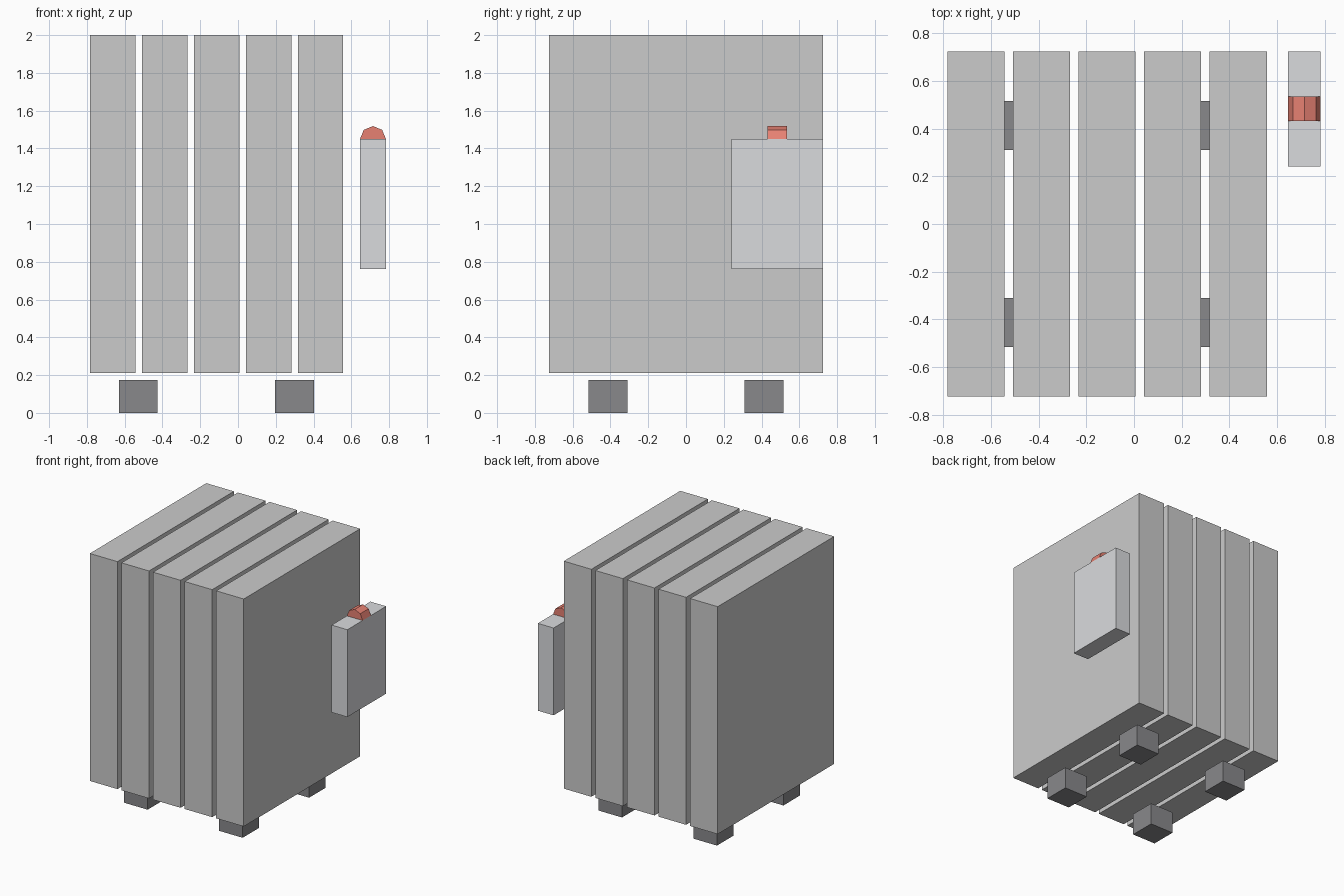
import bpy, bmesh, math

if "Cube" in bpy.data.objects:
    bpy.data.objects.remove(bpy.data.objects["Cube"])


def material(name, rgb):
    m = bpy.data.materials.new(name)
    m.diffuse_color = (*rgb, 1)
    m.use_nodes = True
    m.node_tree.nodes["Principled BSDF"].inputs["Base Color"].default_value = m.diffuse_color
    return m


def finish(name, bm, mat):
    bmesh.ops.recalc_face_normals(bm, faces=bm.faces)
    mesh = bpy.data.meshes.new(name)
    bm.to_mesh(mesh)
    bm.free()
    ob = bpy.data.objects.new(name, mesh)
    bpy.context.collection.objects.link(ob)
    if mat:
        mesh.materials.append(mat)
    return ob


def box(name, lo, hi, mat=None):
    bm = bmesh.new()
    bmesh.ops.create_cube(bm, size=1)
    for v in bm.verts:
        v.co = [(a + b) / 2 + c * (b - a) for a, b, c in zip(lo, hi, v.co)]
    return finish(name, bm, mat)


dark = material("dark_rubber", (0.25, 0.25, 0.26))
panel = material("panel_grey", (0.70, 0.71, 0.73))
red = material("lamp_red", (0.80, 0.22, 0.17))

# Five upright slabs with narrow gaps
for i in range(5):
    x = -0.783 + i * 0.275
    box(f"slab_{i + 1}", (x, -0.724, 0.21), (x + 0.24, 0.724, 2.0))

# Four feet
for side, x in (("left", -0.528), ("right", 0.299)):
    for end, y in (("front", -0.413), ("back", 0.413)):
        box(f"{end}_{side}_foot", (x - 0.103, y - 0.103, 0),
            (x + 0.103, y + 0.103, 0.174), dark)

# Control box standing off the right side
box("control_box", (0.646, 0.241, 0.763), (0.783, 0.724, 1.45), panel)

# Half-octagon warning lamp on top of the control box
bm = bmesh.new()
profile = [bm.verts.new((0.7145 + 0.0685 * math.cos(k * math.pi / 4), 0.431,
                         1.45 + 0.0685 * math.sin(k * math.pi / 4)))
           for k in range(5)]
face = bm.faces.new(profile)
ext = bmesh.ops.extrude_face_region(bm, geom=[face], use_keep_orig=True)
bmesh.ops.translate(bm, vec=(0, 0.103, 0),
                    verts=[g for g in ext["geom"] if isinstance(g, bmesh.types.BMVert)])
finish("warning_lamp", bm, red)
